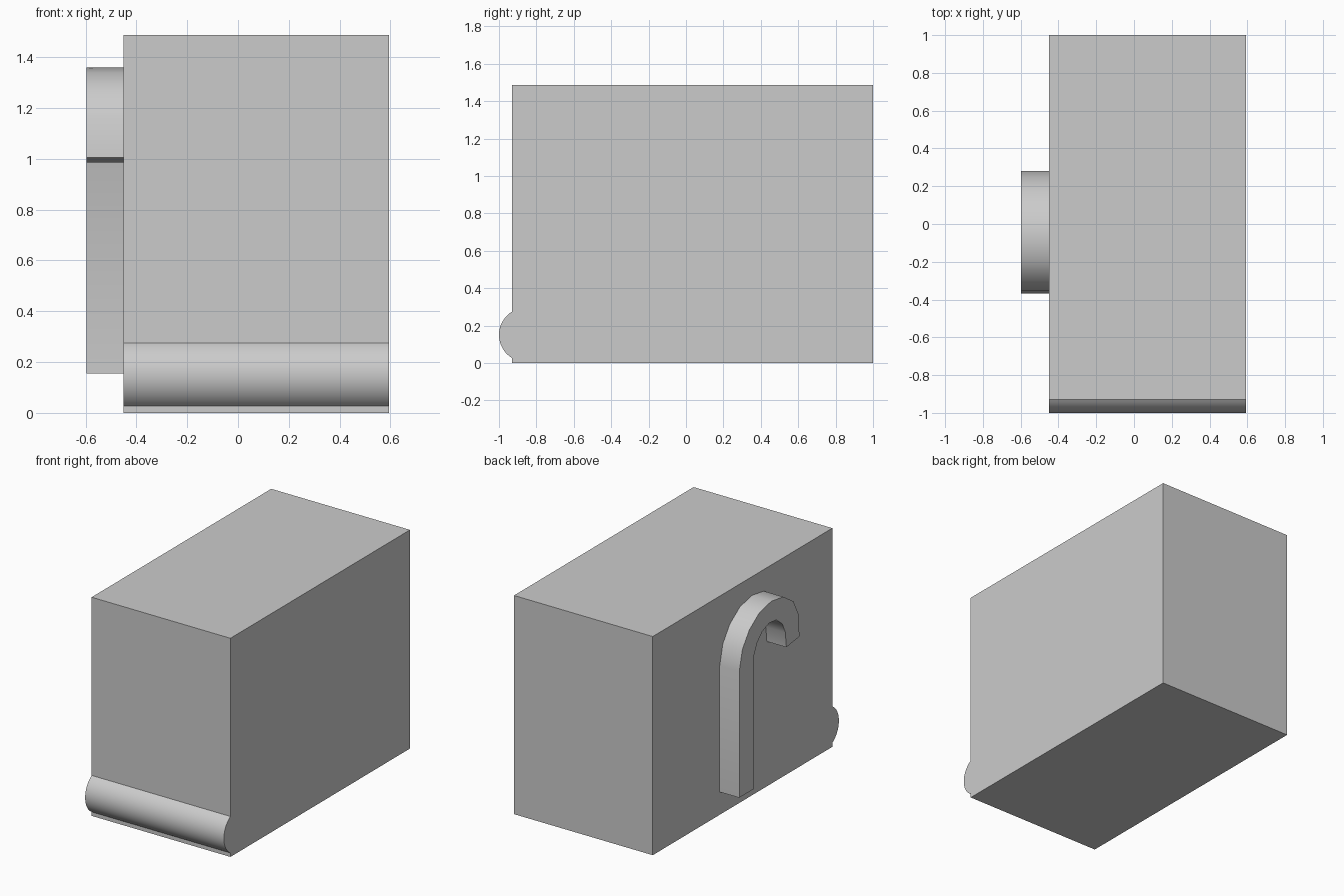
import bpy, bmesh, math

if "Cube" in bpy.data.objects:
    bpy.data.objects.remove(bpy.data.objects["Cube"], do_unlink=True)

grey = bpy.data.materials.new("light_grey")
grey.use_nodes = True
COLOUR = (0.6, 0.6, 0.6, 1)
grey.diffuse_color = COLOUR
grey.node_tree.nodes["Principled BSDF"].inputs["Base Color"].default_value = COLOUR

LEFT, RIGHT, FRONT, BACK, TOP = 0.594, -0.45, -0.93, 1.0, 1.487


def extrude_x(name, profile, x0, x1, smooth=None):
    """Extrude a closed (y, z) profile along x."""
    bm = bmesh.new()
    face = bm.faces.new([bm.verts.new((x0, y, z)) for y, z in profile])
    new = bmesh.ops.extrude_face_region(bm, geom=[face])["geom"]
    bmesh.ops.translate(bm, vec=(x1 - x0, 0, 0),
                        verts=[v for v in new if isinstance(v, bmesh.types.BMVert)])
    bmesh.ops.recalc_face_normals(bm, faces=bm.faces)
    mesh = bpy.data.meshes.new(name)
    bm.to_mesh(mesh)
    bm.free()
    mesh.materials.append(grey)
    obj = bpy.data.objects.new(name, mesh)
    bpy.context.collection.objects.link(obj)
    if smooth:
        bpy.ops.object.select_all(action="DESELECT")
        obj.select_set(True)
        bpy.context.view_layer.objects.active = obj
        bpy.ops.object.shade_smooth_by_angle(angle=math.radians(smooth))
    return obj


# Main box
extrude_x("body", [(FRONT, 0), (BACK, 0), (BACK, TOP), (FRONT, TOP)], RIGHT, LEFT)

# Rounded bar along the lower front edge
radius, centre_y, centre_z = 0.145, -0.855, 0.151
half = math.acos((centre_y - FRONT) / radius)
steps = 20
arc = [-half + 2 * half * i / steps for i in range(steps + 1)]
extrude_x("front_bar", [(centre_y - radius * math.cos(a), centre_z + radius * math.sin(a))
                        for a in arc], RIGHT, LEFT, 30)

# Cane-shaped handle on the right side: outer and inner edges of the bend
outer = [(0.28, 0.155), (0.28, 1.014), (0.247, 1.15), (0.172, 1.255), (0.065, 1.33),
         (-0.065, 1.36), (-0.194, 1.34), (-0.3, 1.27), (-0.354, 1.165), (-0.367, 1.005)]
inner = [(0.129, 0.155), (0.129, 1.045), (0.086, 1.138), (0.032, 1.192), (-0.043, 1.22),
         (-0.118, 1.212), (-0.183, 1.16), (-0.215, 1.09), (-0.226, 0.985)]
extrude_x("cane_handle", outer + inner[::-1], -0.597, RIGHT, 50)
